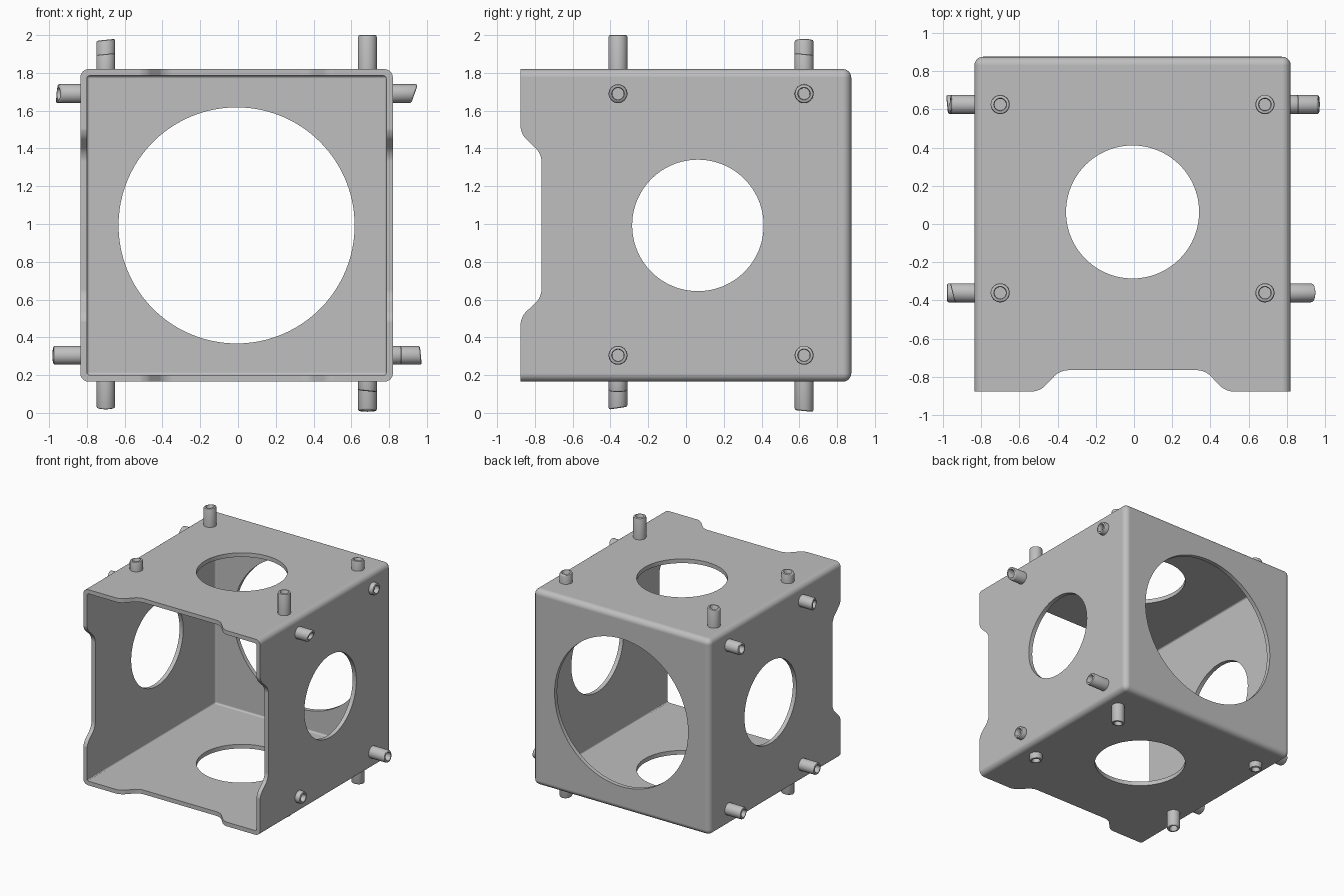
import bpy, bmesh, math
from mathutils import Vector, Matrix

if "Cube" in bpy.data.objects:
    bpy.data.objects.remove(bpy.data.objects["Cube"], do_unlink=True)

grey = bpy.data.materials.new("matte_grey")
grey.use_nodes = True
grey.diffuse_color = (0.52, 0.52, 0.52, 1)
grey.node_tree.nodes["Principled BSDF"].inputs["Base Color"].default_value = (0.52, 0.52, 0.52, 1)

X, Y, Z = Vector((1, 0, 0)), Vector((0, 1, 0)), Vector((0, 0, 1))
LOW, HIGH = Vector((-0.835, -0.875, 0.165)), Vector((0.82, 0.875, 1.82))
WALL = 0.035
CX, CY, CZ = -0.0075, 0.063, 0.9925


def finish(name, bm):
    bmesh.ops.recalc_face_normals(bm, faces=bm.faces[:])
    mesh = bpy.data.meshes.new(name)
    bm.to_mesh(mesh)
    bm.free()
    obj = bpy.data.objects.new(name, mesh)
    bpy.context.collection.objects.link(obj)
    mesh.materials.append(grey)
    return obj


def activate(obj):
    bpy.ops.object.select_all(action='DESELECT')
    obj.select_set(True)
    bpy.context.view_layer.objects.active = obj


def rounded_box(name, low, high, radius, segments):
    """Box with every edge rounded except the rim at the front."""
    bm = bmesh.new()
    bmesh.ops.create_cube(bm, size=1)
    for v in bm.verts:
        v.co = Vector([low[i] if v.co[i] < 0 else high[i] for i in range(3)])
    edges = [e for e in bm.edges if max(v.co.y for v in e.verts) > low.y + 0.01]
    bmesh.ops.bevel(bm, geom=edges, offset=radius, segments=segments,
                    profile=0.5, affect='EDGES', clamp_overlap=True)
    return finish(name, bm)


def hole_cutter(name, centre, axis, radius):
    bm = bmesh.new()
    turn = axis.to_track_quat('Z', 'Y').to_matrix().to_4x4()
    bmesh.ops.create_cone(bm, cap_ends=True, segments=96, radius1=radius, radius2=radius,
                          depth=4, matrix=Matrix.Translation(centre) @ turn)
    return finish(name, bm)


def notch_cutter(name, centre, across, through):
    """Prism with rounded shoulders that removes the middle of two rim edges."""
    rim = LOW.y - 0.001
    half = [(0.7, -1.0), (0.7, rim), (0.485, rim), (0.38, -0.765)]
    outline = half + [(-w, y) for w, y in reversed(half)]
    bm = bmesh.new()
    verts = [bm.verts.new(centre + across * w + Y * y - through * 2) for w, y in outline]
    face = bm.faces.new(verts)
    new = bmesh.ops.extrude_face_region(bm, geom=[face])["geom"]
    bmesh.ops.translate(bm, vec=through * 4, verts=[g for g in new if isinstance(g, bmesh.types.BMVert)])
    shoulders = [e for e in bm.edges
                 if abs((e.verts[0].co - e.verts[1].co).dot(through)) > 3
                 and abs((e.verts[0].co - centre).dot(across)) < 0.6]
    bmesh.ops.bevel(bm, geom=shoulders, offset=0.04, segments=6, profile=0.5, affect='EDGES')
    return finish(name, bm)


# Open-fronted housing
housing = rounded_box("housing", LOW, HIGH, 0.045, 6)
margin = Vector((WALL, WALL, WALL))
cavity_low = LOW + margin
cavity_low.y = -1.2
cutters = [
    rounded_box("cavity_cutter", cavity_low, HIGH - margin, 0.015, 3),
    hole_cutter("back_hole_cutter", Vector((CX, 0, CZ)), Y, 0.625),
    hole_cutter("side_hole_cutter", Vector((0, CY, CZ)), X, 0.348),
    hole_cutter("top_hole_cutter", Vector((CX, CY, 0)), Z, 0.348),
    notch_cutter("side_notch_cutter", Vector((0, 0, CZ)), Z, X),
    notch_cutter("top_notch_cutter", Vector((CX, 0, 1)), X, Z),
]
activate(housing)
for cutter in cutters:
    cutter.hide_render = True
    cut = housing.modifiers.new("cut", 'BOOLEAN')
    cut.operation = 'DIFFERENCE'
    cut.solver = 'EXACT'
    cut.object = cutter
    bpy.ops.object.modifier_apply(modifier=cut.name)
    bpy.data.objects.remove(cutter, do_unlink=True)
bpy.ops.object.shade_smooth_by_angle(angle=math.radians(30))
weighted = housing.modifiers.new("even_shading", 'WEIGHTED_NORMAL')
weighted.keep_sharp = True


def peg(name, base, normal, u, v, height, tilt):
    """Hollow tube with a softened, slightly slanted tip."""
    profile = [(0.05, -0.015), (0.05, height - 0.01), (0.047, height - 0.003),
               (0.04, height), (0.034, height), (0.03, height - 0.006), (0.03, 0.003)]
    count = 32
    bm = bmesh.new()
    rings = []
    for i, (r, h) in enumerate(profile):
        ring = []
        for k in range(count):
            a = math.tau * k / count
            p, q = r * math.cos(a), r * math.sin(a)
            slant = p * tilt[0] + q * tilt[1] if 0 < i < len(profile) - 1 else 0
            ring.append(bm.verts.new(base + u * p + v * q + normal * (h + slant)))
        rings.append(ring)
    for a, b in zip(rings, rings[1:]):
        for k in range(count):
            n = (k + 1) % count
            bm.faces.new((a[k], a[n], b[n], b[k]))
    bm.faces.new(rings[0])
    bm.faces.new(rings[-1])
    obj = finish(name, bm)
    activate(obj)
    bpy.ops.object.shade_smooth_by_angle(angle=math.radians(40))


# Four pegs per wall: height and tip slant, ordered front low, front high, back low, back high
FRONT, BACK = -0.36, 0.625
walls = {
    "top": (Z, X, HIGH.z, (-0.7, 0.685),
            [(0.08, (0.1, 0)), (0.18, (0, 0)), (0.155, (0.1, 0)), (0.08, (0, -0.1))]),
    "bottom": (-Z, X, LOW.z, (-0.7, 0.685),
               [(0.14, (0, -0.15)), (0.05, (0.1, 0)), (0.05, (0, 0)), (0.155, (0, 0.1))]),
    "right": (X, Z, HIGH.x, (0.305, 1.69),
              [(0.045, (0, 0)), (0.115, (0.35, 0)), (0.148, (-0.1, 0)), (0.04, (0, 0))]),
    "left": (-X, Z, LOW.x, (0.305, 1.69),
             [(0.143, (0, 0)), (0.115, (0, 0.25)), (0.143, (0, 0.1)), (0.125, (-0.1, 0))]),
}
for wall, (normal, u, level, spots, pegs) in walls.items():
    places = [(y, s) for y in (FRONT, BACK) for s in spots]
    for i, ((y, s), (height, tilt)) in enumerate(zip(places, pegs)):
        origin = (X if u is Z else Z) * level
        peg(f"{wall}_peg_{i + 1}", origin + Y * y + u * s, normal, u, Y, height, tilt)
